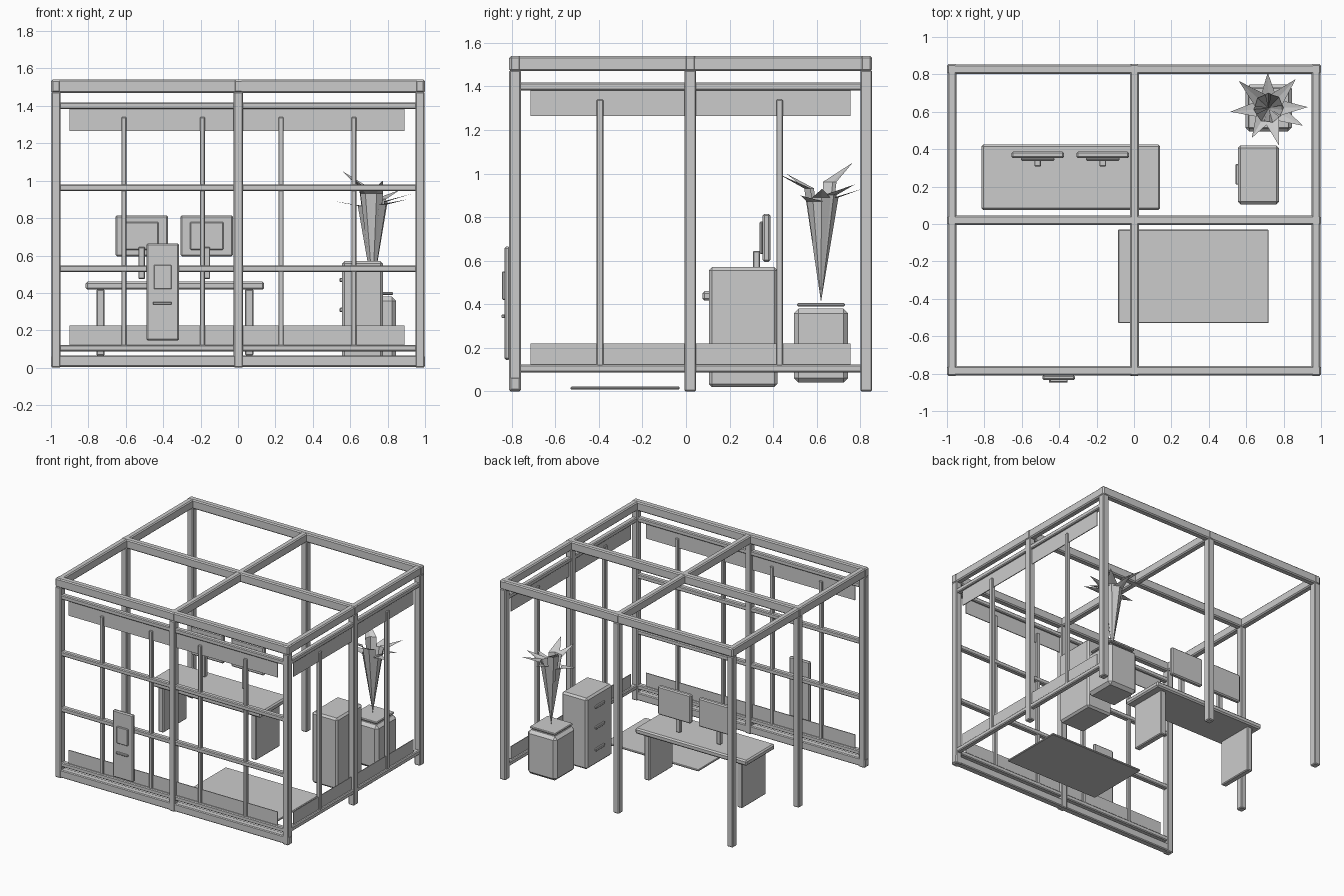
import bpy, bmesh, math
from mathutils import Vector

if "Cube" in bpy.data.objects:
    bpy.data.objects.remove(bpy.data.objects["Cube"])


def box(name, x, y, z, bevel=0.0):
    """Axis-aligned box from (min, max) ranges, with optional chamfered edges."""
    bm = bmesh.new()
    bmesh.ops.create_cube(bm, size=1)
    for v in bm.verts:
        v.co = Vector([(r[0] + r[1]) / 2 + c * (r[1] - r[0]) for c, r in zip(v.co, (x, y, z))])
    if bevel:
        bmesh.ops.bevel(bm, geom=bm.edges[:], offset=bevel, segments=1, affect='EDGES')
    me = bpy.data.meshes.new(name)
    bm.to_mesh(me)
    bm.free()
    ob = bpy.data.objects.new(name, me)
    bpy.context.collection.objects.link(ob)
    return ob


def about(c, w):
    return (c - w / 2, c + w / 2)


T = 0.05                       # frame thickness
XS = (-0.973, 0.002, 0.973)    # post columns
YS = (-0.785, 0.02, 0.828)     # post rows
FRONT, RIGHT = YS[0], XS[2]

# posts around the perimeter (none in the centre)
for i, x in enumerate(XS):
    for j, y in enumerate(YS):
        if (i, j) != (1, 1):
            box(f"post_{i}_{j}", about(x, T), about(y, T + 0.004), (0, 1.475), 0.006)

# roof grid
for j, y in enumerate(YS):
    box(f"roof_beam_long_{j}", (-1, 1), about(y, T), (1.47, 1.54), 0.008)
for i, x in enumerate(XS):
    box(f"roof_beam_cross_{i}", about(x, T - 0.002), (-0.812, 0.855), (1.471, 1.539), 0.008)

# front window wall: sill, rails, mullions, panels
box("front_sill", (-1, 1), about(FRONT, T), (0.005, 0.065), 0.006)
for k, z in enumerate((0.105, 0.53, 0.962, 1.4)):
    box(f"front_rail_{k}", (-0.98, 0.98), about(FRONT, 0.04), about(z, 0.035), 0.006)
for k, x in enumerate((-0.61, -0.19, 0.23, 0.62)):
    box(f"front_mullion_{k}", about(x, 0.027), about(FRONT, 0.03), (0.1, 1.34), 0.004)
for k, z in enumerate(((0.11, 0.225), (1.265, 1.39))):
    box(f"front_panel_{k}", (-0.9, 0.89), about(FRONT, 0.006), z)

# right window wall
for k, z in enumerate((0.105, 1.4)):
    box(f"side_rail_{k}", about(RIGHT, 0.04), (FRONT, YS[2]), about(z, 0.035), 0.006)
for k, y in enumerate((-0.395, 0.43)):
    box(f"side_mullion_{k}", about(RIGHT, 0.03), about(y, 0.03), (0.1, 1.34), 0.004)
for k, z in enumerate(((0.09, 0.22), (1.265, 1.39))):
    box(f"side_panel_{k}", about(RIGHT, 0.006), (-0.715, 0.755), z)

# wall terminal on the front
box("terminal_body", (-0.49, -0.315), (-0.834, -0.808), (0.145, 0.665), 0.008)
box("terminal_screen", (-0.45, -0.355), (-0.845, -0.83), (0.42, 0.55), 0.004)
box("terminal_slot", (-0.455, -0.355), (-0.848, -0.832), (0.337, 0.352), 0.003)

# desk
box("desk_top", (-0.815, 0.14), (0.075, 0.425), (0.417, 0.46), 0.01)
for k, x in enumerate((-0.735, 0.06)):
    box(f"desk_leg_{k}", about(x, 0.045), (0.105, 0.395), (0.065, 0.42), 0.006)

# two monitors on stands
for k, x in enumerate((-0.515, -0.167)):
    box(f"monitor_{k}", about(x, 0.28), (0.352, 0.387), (0.595, 0.815), 0.008)
    box(f"monitor_back_{k}", about(x, 0.18), (0.338, 0.356), (0.63, 0.78), 0.006)
    box(f"monitor_stand_{k}", about(x, 0.035), (0.308, 0.34), (0.475, 0.645), 0.004)

# filing cabinet with three drawer handles on its left face
box("cabinet", (0.555, 0.775), (0.105, 0.42), (0.02, 0.57), 0.014)
for k, z in enumerate((0.14, 0.31, 0.47)):
    box(f"drawer_handle_{k}", (0.543, 0.56), (0.21, 0.32), about(z, 0.022), 0.004)

# rug
box("rug", (-0.085, 0.72), (-0.53, -0.03), (0.008, 0.022), 0.004)

# plant pot and soil plate
PX, PY = 0.72, 0.62
box("plant_pot", about(PX, 0.25), about(PY, 0.25), (0.04, 0.38), 0.022)
box("pot_soil", about(PX, 0.22), about(PY, 0.22), (0.389, 0.405), 0.005)

# folded leaves fanning from one root point: (tip x, tip y, tip z)
tips = [(0.93, 0.625, 0.93), (0.865, 0.775, 0.95), (0.715, 0.81, 0.93), (0.56, 0.765, 1.05),
        (0.515, 0.60, 0.89), (0.63, 0.46, 1.0), (0.775, 0.42, 1.0), (0.905, 0.525, 0.9)]
bm = bmesh.new()
for tip in tips:
    d = Vector((tip[0] - PX, tip[1] - PY, 0)).normalized()
    side = Vector((-d.y, d.x, 0)) * 0.042
    root = Vector((PX, PY, 0.41))
    zb = 0.89 + (tip[2] - 0.93) * 0.6
    mid = Vector((PX, PY, zb)) + d * 0.08
    vr, vm, vt, va, vb = [bm.verts.new(p) for p in
                          (root, mid, tip, mid + side - d * 0.02, mid - side - d * 0.02)]
    for f in ((vr, vm, va), (vr, vb, vm), (va, vm, vt), (vm, vb, vt)):
        bm.faces.new(f)
me = bpy.data.meshes.new("plant_leaves")
bm.to_mesh(me)
bm.free()
bpy.context.collection.objects.link(bpy.data.objects.new("plant_leaves", me))
